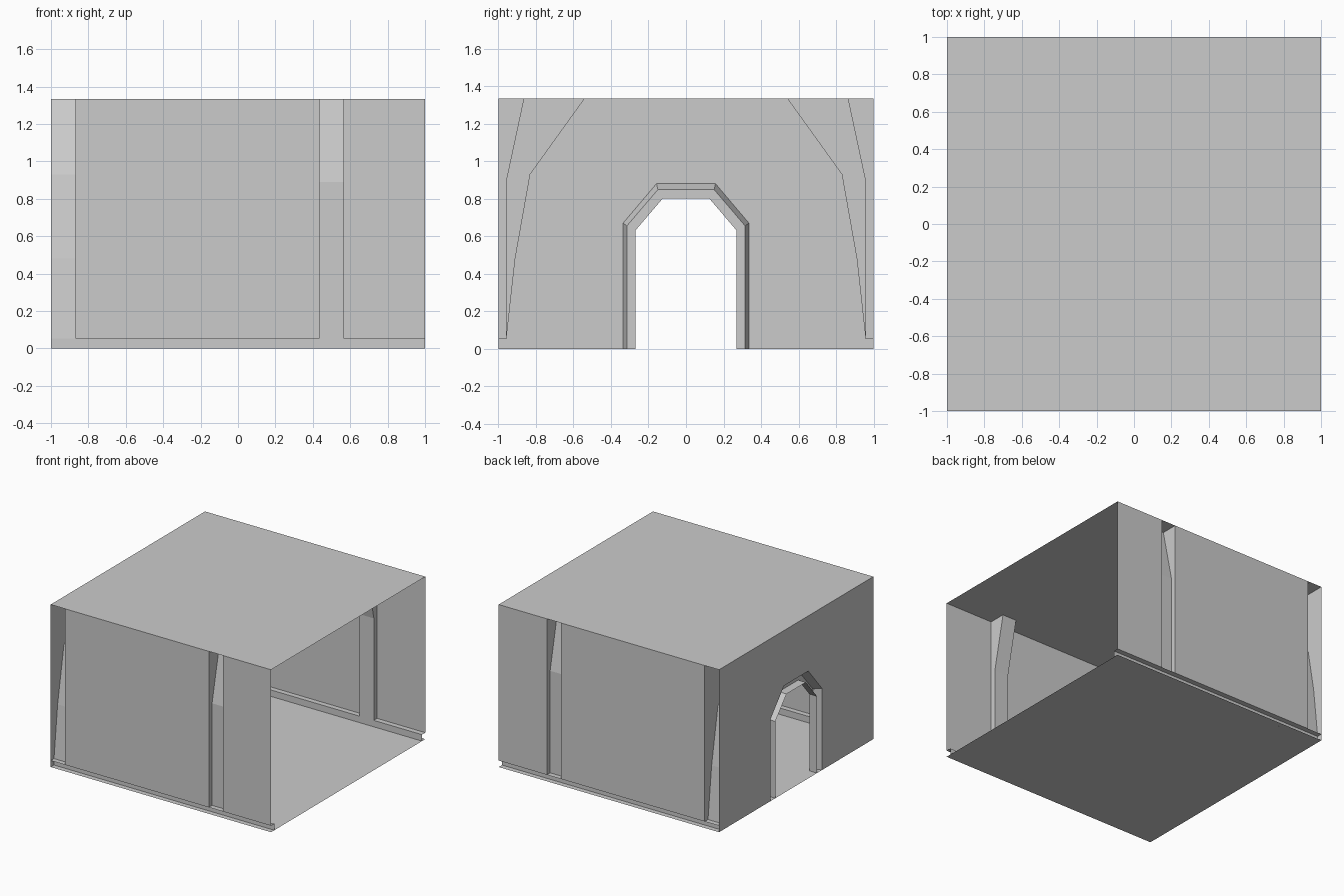
import bpy

if "Cube" in bpy.data.objects:
    bpy.data.objects.remove(bpy.data.objects["Cube"])

H = 1.333          # ceiling height
SK = 0.053         # skirting height
SKY = 0.957        # inner face of skirting
DEPTH = 0.07       # door frame projection into the room


def make(name, verts, faces):
    me = bpy.data.meshes.new(name)
    me.from_pydata(verts, [], faces)
    me.update()
    ob = bpy.data.objects.new(name, me)
    bpy.context.collection.objects.link(ob)
    return ob


def loft(name, rows, flip=False):
    """Skin quads between consecutive rows of points."""
    n = len(rows[0])
    faces = []
    for i in range(len(rows) - 1):
        for j in range(n - 1):
            f = (i * n + j, i * n + j + 1, (i + 1) * n + j + 1, (i + 1) * n + j)
            faces.append(f[::-1] if flip else f)
    return make(name, [p for r in rows for p in r], faces)


def row(x, profile, s):
    return [(x, y * s, z) for y, z in profile]


def arch(x, w, spring, tw, top):
    return [(x, y, z) for y, z in [(-w, 0), (-w, spring), (-tw, top),
                                   (tw, top), (w, spring), (w, 0)]]


# Floor and ceiling
make("floor", [(-1, -1, 0), (1, -1, 0), (1, 1, 0), (-1, 1, 0)], [(0, 1, 2, 3)])
make("ceiling", [(-1, -1, H), (1, -1, H), (1, 1, H), (-1, 1, H)], [(3, 2, 1, 0)])

# End wall with the doorway cut out
outer = arch(-1, 0.335, 0.67, 0.157, 0.88)
outline = [(-1, -1, 0)] + outer + [(-1, 1, 0), (-1, 1, H), (-1, -1, H)]
make("end_wall", outline, [tuple(reversed(range(len(outline))))])
bpy.data.objects["end_wall"].data.flip_normals()
if bpy.data.objects["end_wall"].data.polygons[0].normal.x < 0:
    bpy.data.objects["end_wall"].data.flip_normals()

# Door frame: bevelled outside, flat front, inner jamb
loft("door_frame", [
    outer,
    arch(-1 + DEPTH, 0.315, 0.655, 0.15, 0.848),
    arch(-1 + DEPTH, 0.27, 0.63, 0.125, 0.80),
    arch(-1, 0.27, 0.63, 0.125, 0.80)], flip=True)

# Rib profiles (y, z) from ceiling down to skirting
corner = [(0.54, H), (0.83, 0.93), (0.91, 0.48), (SKY, SK)]
middle = [(0.862, H), (SKY, 0.89), (SKY, SK)]
wall = [(1, H), (1, SK)]
skirt = [(1, SK), (SKY, SK), (SKY, 0)]

for side, s in (("left", 1), ("right", -1)):
    f = s < 0
    # Wall panels between the ribs
    for part, x0, x1 in (("long", -0.87, 0.435), ("short", 0.563, 1)):
        loft(f"{side}_{part}_wall_panel", [row(x0, wall, s), row(x1, wall, s)], f)
    # Skirting along the full wall
    loft(f"{side}_skirting", [row(-1, skirt, s), row(1, skirt, s)], f)
    # Hollow ribs, open at the back
    for part, prof, x0, x1 in (("corner", corner, -1, -0.87),
                               ("middle", middle, 0.435, 0.563)):
        back = [(1, z) for _, z in prof]
        rows = [row(x0, prof, s), row(x1, prof, s), row(x1, back, s)]
        if part == "middle":
            rows.insert(0, row(x0, back, s))
        loft(f"{side}_{part}_rib", rows, f)
